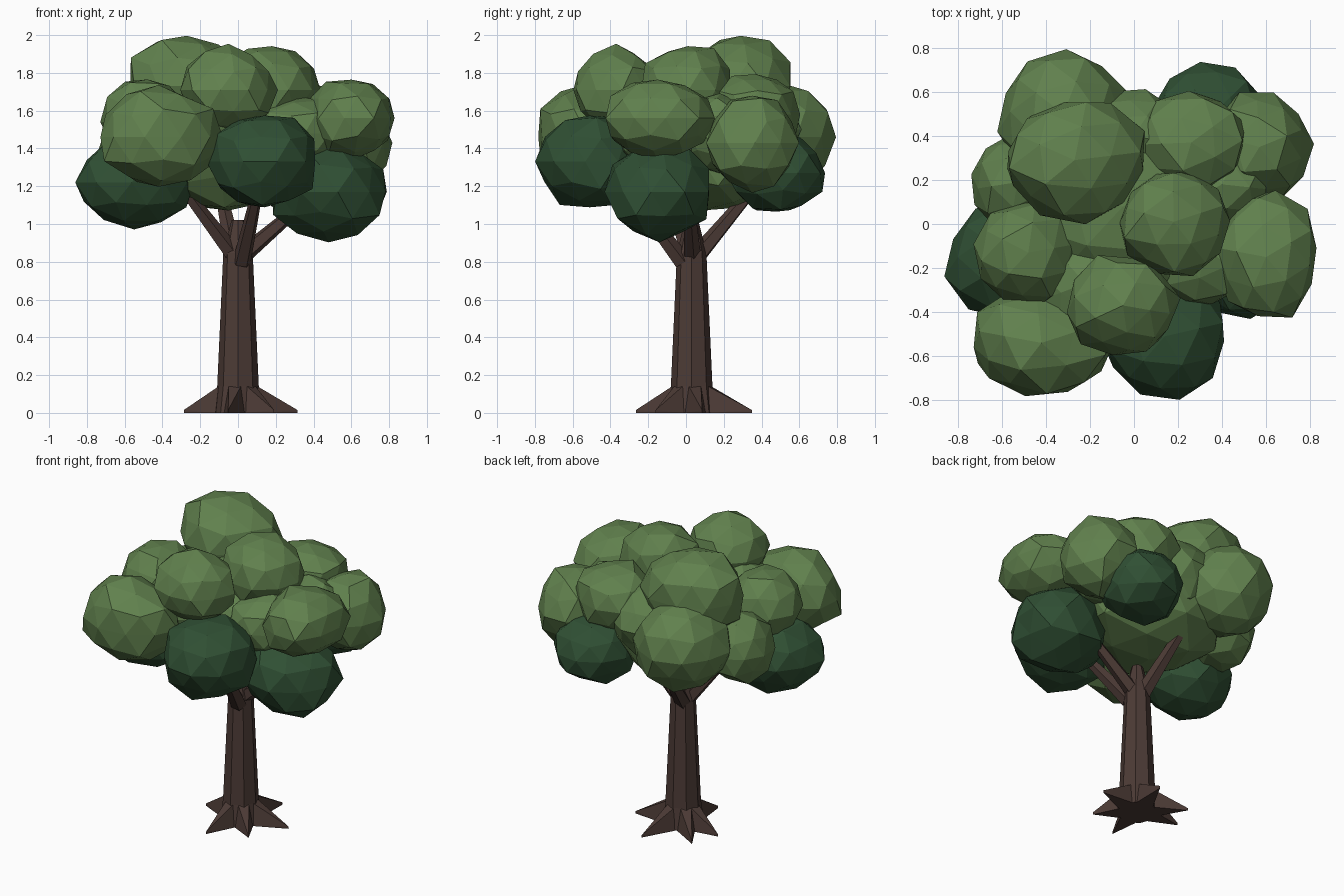
import bpy, bmesh, math, random
from mathutils import Vector

cube = bpy.data.objects.get("Cube")
if cube:
    bpy.data.objects.remove(cube, do_unlink=True)


def material(name, rgb):
    m = bpy.data.materials.new(name)
    m.use_nodes = True
    m.diffuse_color = (*rgb, 1)
    m.node_tree.nodes["Principled BSDF"].inputs["Base Color"].default_value = (*rgb, 1)
    return m


BARK = material("brown bark", (0.072, 0.043, 0.036))
LIGHT = material("light leaves", (0.118, 0.218, 0.075))
DARK = material("dark leaves", (0.029, 0.079, 0.034))


def finish(name, bm, mat):
    bmesh.ops.recalc_face_normals(bm, faces=bm.faces)
    mesh = bpy.data.meshes.new(name)
    bm.to_mesh(mesh)
    bm.free()
    mesh.materials.append(mat)
    obj = bpy.data.objects.new(name, mesh)
    bpy.context.collection.objects.link(obj)


def loft(name, start, end, rings, sides):
    """Skin regular rings, given as (fraction along the axis, radius), with capped ends."""
    a, b = Vector(start), Vector(end)
    rot = (b - a).to_track_quat("Z", "Y")
    bm = bmesh.new()
    loops = []
    for t, r in rings:
        angles = [math.tau * i / sides for i in range(sides)]
        loops.append([bm.verts.new(a.lerp(b, t) + rot @ Vector((r * math.cos(k), r * math.sin(k), 0)))
                      for k in angles])
    for low, high in zip(loops, loops[1:]):
        for i in range(sides):
            j = (i + 1) % sides
            bm.faces.new((low[i], low[j], high[j], high[i]))
    bm.faces.new(loops[0])
    bm.faces.new(loops[-1])
    finish(name, bm, BARK)


def root(name, degrees, reach):
    """Pointed root: a ridge falling from the trunk to a tip on the ground."""
    bm = bmesh.new()
    for turn, r, z in ((-26, 0.125, 0), (26, 0.125, 0), (-18, 0.105, 0.14),
                       (18, 0.105, 0.14), (0, reach, 0), (0, reach, 0.015)):
        a = math.radians(degrees + turn)
        bm.verts.new((r * math.cos(a), 0.03 + r * math.sin(a), z))
    bmesh.ops.convex_hull(bm, input=bm.verts)
    finish(name, bm, BARK)


def leaf_clump(name, centre, radii, mat, seed):
    """Faceted, slightly irregular ball of leaves."""
    rng = random.Random(seed)
    bm = bmesh.new()
    bmesh.ops.create_icosphere(bm, subdivisions=2, radius=1)
    turn = rng.uniform(0, math.tau)
    for v in bm.verts:
        x, y, z = v.co * rng.uniform(0.95, 1.11)
        x, y = x * math.cos(turn) - y * math.sin(turn), x * math.sin(turn) + y * math.cos(turn)
        v.co = Vector(centre) + Vector((x * radii[0], y * radii[1], z * radii[2]))
    finish(name, bm, mat)


# Trunk and roots
loft("trunk", (0, 0.03, 0), (0, 0.03, 1.02),
     [(0, 0.13), (0.14, 0.11), (0.83, 0.078), (1, 0.035)], 8)
for i, (degrees, reach) in enumerate([(10, 0.32), (75, 0.33), (135, 0.31),
                                      (172, 0.29), (260, 0.3), (315, 0.27)]):
    root(f"root_{i + 1}", degrees, reach)

# Branches
for name, start, end in [
    ("right_side_branch", (0.02, 0.03, 0.83), (0.42, 0.01, 1.17)),
    ("left_side_branch", (-0.02, 0.02, 0.83), (-0.36, -0.12, 1.28)),
    ("front_branch", (0.02, -0.02, 0.8), (0.12, -0.36, 1.25)),
    ("back_branch", (-0.02, 0.06, 0.83), (-0.11, 0.42, 1.26)),
]:
    loft(name, start, end, [(0, 0.05), (1, 0.026)], 5)

# Foliage: name, centre, radii
dark_clumps = [
    ("front_dark_leaves", (0.14, -0.51, 1.33), (0.28, 0.28, 0.25)),
    ("right_dark_leaves", (0.48, -0.14, 1.17), (0.31, 0.27, 0.25)),
    ("left_dark_leaves", (-0.55, -0.16, 1.22), (0.3, 0.27, 0.23)),
    ("back_dark_leaves", (0.34, 0.48, 1.27), (0.26, 0.26, 0.21)),
]
light_clumps = [
    ("core_leaves", (-0.05, 0.08, 1.4), (0.47, 0.44, 0.34)),
    ("crown_leaves", (-0.27, 0.29, 1.73), (0.32, 0.27, 0.26)),
    ("back_leaves", (-0.32, 0.5, 1.46), (0.29, 0.28, 0.27)),
    ("left_back_leaves", (-0.53, 0.19, 1.39), (0.21, 0.22, 0.22)),
    ("left_leaves", (-0.48, -0.13, 1.54), (0.23, 0.24, 0.23)),
    ("front_left_leaves", (-0.42, -0.54, 1.46), (0.32, 0.25, 0.26)),
    ("front_top_leaves", (-0.05, -0.37, 1.71), (0.24, 0.23, 0.22)),
    ("middle_top_leaves", (0.18, 0.01, 1.71), (0.25, 0.24, 0.24)),
    ("right_leaves", (0.6, -0.15, 1.56), (0.24, 0.28, 0.21)),
    ("right_back_leaves", (0.57, 0.35, 1.43), (0.23, 0.24, 0.25)),
    ("back_right_leaves", (0.26, 0.37, 1.58), (0.25, 0.23, 0.22)),
    ("back_middle_leaves", (0.0, 0.4, 1.5), (0.22, 0.2, 0.22)),
    ("front_inner_leaves", (-0.22, -0.27, 1.5), (0.24, 0.22, 0.2)),
    ("right_inner_leaves", (0.32, -0.12, 1.48), (0.24, 0.24, 0.19)),
    ("right_back_inner_leaves", (0.4, 0.18, 1.48), (0.22, 0.2, 0.2)),
]
for mat, clumps in ((DARK, dark_clumps), (LIGHT, light_clumps)):
    for seed, (name, centre, radii) in enumerate(clumps):
        leaf_clump(name, centre, radii, mat, seed + 4)
